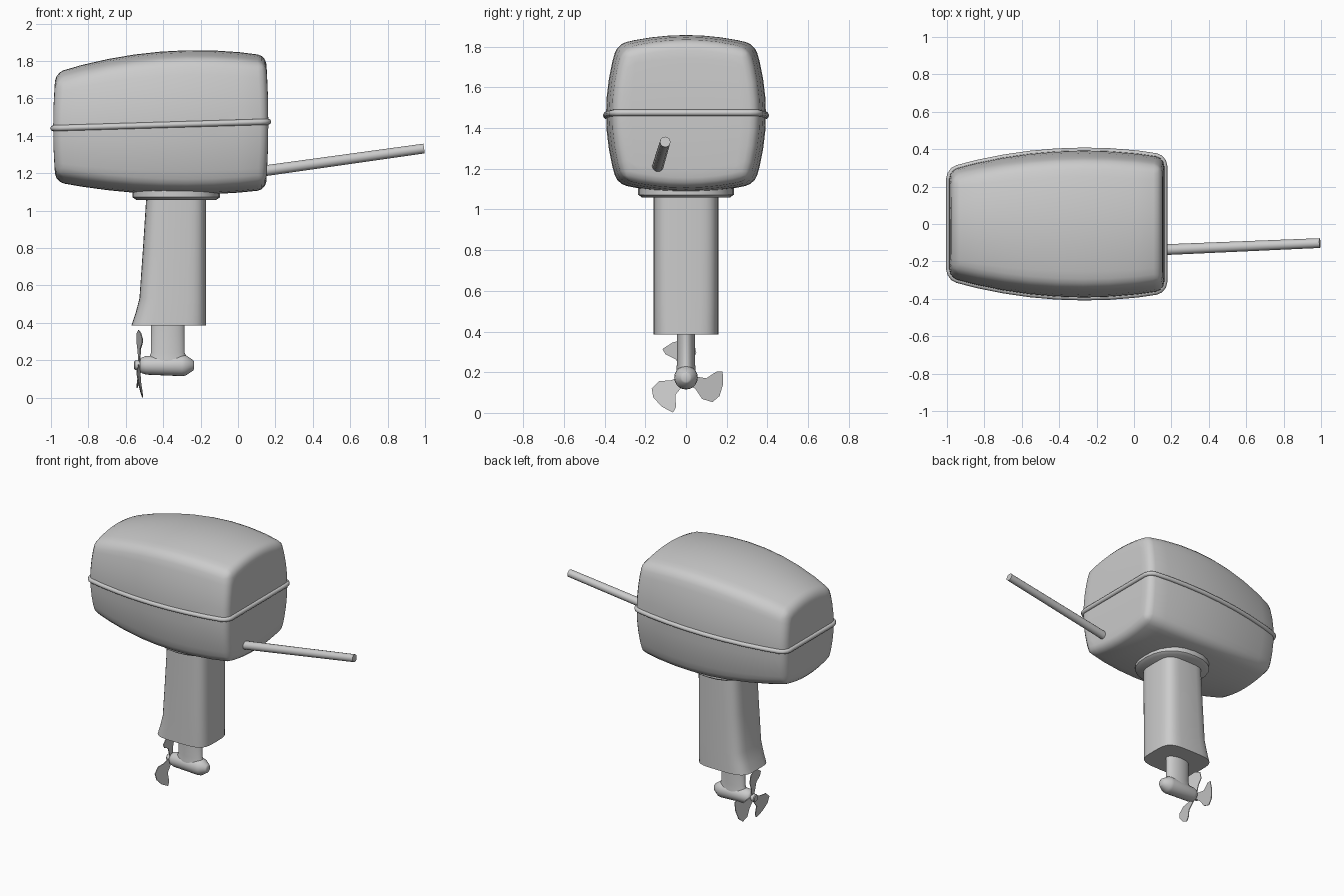
import bpy, bmesh, math
from mathutils import Vector, Matrix

if "Cube" in bpy.data.objects:
    bpy.data.objects.remove(bpy.data.objects["Cube"])

grey = bpy.data.materials.new("light_grey")
grey.use_nodes = True
COLOUR = (0.6, 0.6, 0.6, 1)
grey.diffuse_color = COLOUR
grey.node_tree.nodes["Principled BSDF"].inputs["Base Color"].default_value = COLOUR


def finish(name, bm, angle=40):
    """Turn a bmesh into a smooth shaded object."""
    bmesh.ops.recalc_face_normals(bm, faces=bm.faces)
    mesh = bpy.data.meshes.new(name)
    bm.to_mesh(mesh)
    bm.free()
    mesh.materials.append(grey)
    obj = bpy.data.objects.new(name, mesh)
    bpy.context.collection.objects.link(obj)
    bpy.ops.object.select_all(action="DESELECT")
    obj.select_set(True)
    bpy.context.view_layer.objects.active = obj
    bpy.ops.object.shade_smooth_by_angle(angle=math.radians(angle))
    return obj


def loft(name, rings, angle=40):
    """Skin a list of closed rings and cap both ends."""
    bm = bmesh.new()
    loops = [[bm.verts.new(p) for p in ring] for ring in rings]
    n = len(loops[0])
    for a, b in zip(loops, loops[1:]):
        for i in range(n):
            j = (i + 1) % n
            bm.faces.new((a[i], a[j], b[j], b[i]))
    bm.faces.new(loops[0])
    bm.faces.new(loops[-1])
    return finish(name, bm, angle)


def section(z, x0, x1, half_y, power=2, n=32):
    """Horizontal superellipse between x0 and x1."""
    def soft(v):
        return math.copysign(abs(v) ** (2 / power), v)
    cx, hx = (x0 + x1) / 2, (x1 - x0) / 2
    turns = [2 * math.pi * i / n for i in range(n)]
    return [(cx + hx * soft(math.cos(t)), half_y * soft(math.sin(t)), z) for t in turns]


def disc(centre, axis, radius, n=20):
    """Circle of points facing along an axis."""
    rot = Vector(axis).to_track_quat("Z", "Y")
    return [Vector(centre) + rot @ Vector((radius * math.cos(2 * math.pi * i / n),
                                           radius * math.sin(2 * math.pi * i / n), 0))
            for i in range(n)]


# Engine cowl: a gridded box bulged on every side, with rounded edges
cowl = bmesh.new()
bmesh.ops.create_cube(cowl, size=2)
bmesh.ops.subdivide_edges(cowl, edges=cowl.edges[:], cuts=7, use_grid_fill=True)
for vert in cowl.verts:
    u, v, w = vert.co
    x = -0.413 + u * (0.562 + 0.013 * (1 - w * w))
    width = (0.393 - 0.2 * (x + 0.264) ** 2) * (1 - 0.14 * w * w)
    top = 1.858 - 0.21 * (x + 0.22) ** 2 - 0.045 * v * v
    bottom = 1.085 + 0.14 * (x + 0.28) ** 2 + 0.04 * v * v
    vert.co = (x, v * width, bottom + (top - bottom) * (w + 1) / 2)
cowl.normal_update()
corners = [e for e in cowl.edges if e.calc_face_angle(0) > math.radians(42)]
bmesh.ops.bevel(cowl, geom=corners, offset=0.045, segments=3, profile=0.5,
                affect="EDGES", clamp_overlap=True)

# Split at the sloping seam into hood and lower tray
SEAM = {"plane_co": (-0.41, 0, 1.458), "plane_no": (-0.03, 0, 1)}
hood = cowl.copy()
for half, clear in ((hood, "clear_inner"), (cowl, "clear_outer")):
    cut = bmesh.ops.bisect_plane(half, geom=half.verts[:] + half.edges[:] + half.faces[:],
                                 **SEAM, **{clear: True})
outline = [g.co.copy() for g in cut["geom_cut"] if isinstance(g, bmesh.types.BMVert)]
finish("cowl_hood", hood)
finish("cowl_lower", cowl)

# Rubber seam strip following the cut outline
outline.sort(key=lambda p: math.atan2(p.y, p.x + 0.41))
curve = bpy.data.curves.new("seam_strip", "CURVE")
curve.dimensions = "3D"
curve.bevel_depth = 0.016
curve.bevel_resolution = 2
spline = curve.splines.new("POLY")
spline.points.add(len(outline) - 1)
for point, co in zip(spline.points, outline):
    point.co = (*co, 1)
spline.use_cyclic_u = True
curve.materials.append(grey)
strip = bpy.data.objects.new("seam_strip", curve)
bpy.context.collection.objects.link(strip)

# Collar under the cowl
loft("collar", [section(1.058, -0.545, -0.115, 0.215, 2.3, 24),
                section(1.072, -0.565, -0.095, 0.235, 2.3, 24),
                section(1.12, -0.565, -0.095, 0.235, 2.3, 24)])

# Leg with a flared trailing edge
loft("leg", [section(z, back, -0.17, 0.16, 4) for z, back in
             ((0.385, -0.57), (0.45, -0.548), (0.53, -0.527), (0.8, -0.508), (1.08, -0.49))])

# Strut down to the gearcase
loft("strut", [section(z, -0.375 - r, -0.375 + r, y) for z, r, y in
               ((0.18, 0.105, 0.05), (0.215, 0.1, 0.047), (0.24, 0.09, 0.045), (0.4, 0.09, 0.045))])

# Gearcase and propeller hub, turned around the shaft
SHAFT = 0.173
loft("gearcase", [disc((x, 0, SHAFT), (1, 0, 0), r) for x, r in
                  ((-0.525, 0.03), (-0.515, 0.042), (-0.49, 0.05), (-0.3, 0.058),
                   (-0.28, 0.055), (-0.24, 0.028), (-0.235, 0.02))], 50)
loft("propeller_hub", [disc((x, 0, SHAFT), (1, 0, 0), r, 12) for x, r in
                       ((-0.555, 0.02), (-0.55, 0.026), (-0.515, 0.026))])

# Three thin twisted propeller blades
BLADE = ((0.01, -0.025), (0.05, -0.06), (0.08, -0.105), (0.13, -0.12), (0.165, -0.09),
         (0.183, -0.03), (0.18, 0.03), (0.15, 0.03), (0.1, -0.003), (0.02, 0.01))
for k in range(3):
    bm = bmesh.new()
    turn = Matrix.Rotation(math.radians(120 * k), 3, "X")
    verts = []
    for y, z in BLADE:
        pitch = 0.17 * (z + 0.4 * y)
        verts.append(bm.verts.new(turn @ Vector((pitch, y, z)) + Vector((-0.53, 0, SHAFT))))
    face = bm.faces.new(verts)
    extra = bmesh.ops.extrude_face_region(bm, geom=[face])["geom"]
    bmesh.ops.translate(bm, vec=(0.005, 0, 0),
                        verts=[g for g in extra if isinstance(g, bmesh.types.BMVert)])
    finish(f"propeller_blade_{k + 1}", bm)

# Tiller handle
start, end = Vector((0.1, -0.14, 1.207)), Vector((0.994, -0.102, 1.332))
axis = end - start
loft("tiller_handle", [disc(start, axis, 0.029, 12), disc(end, axis, 0.026, 12)], 50)
